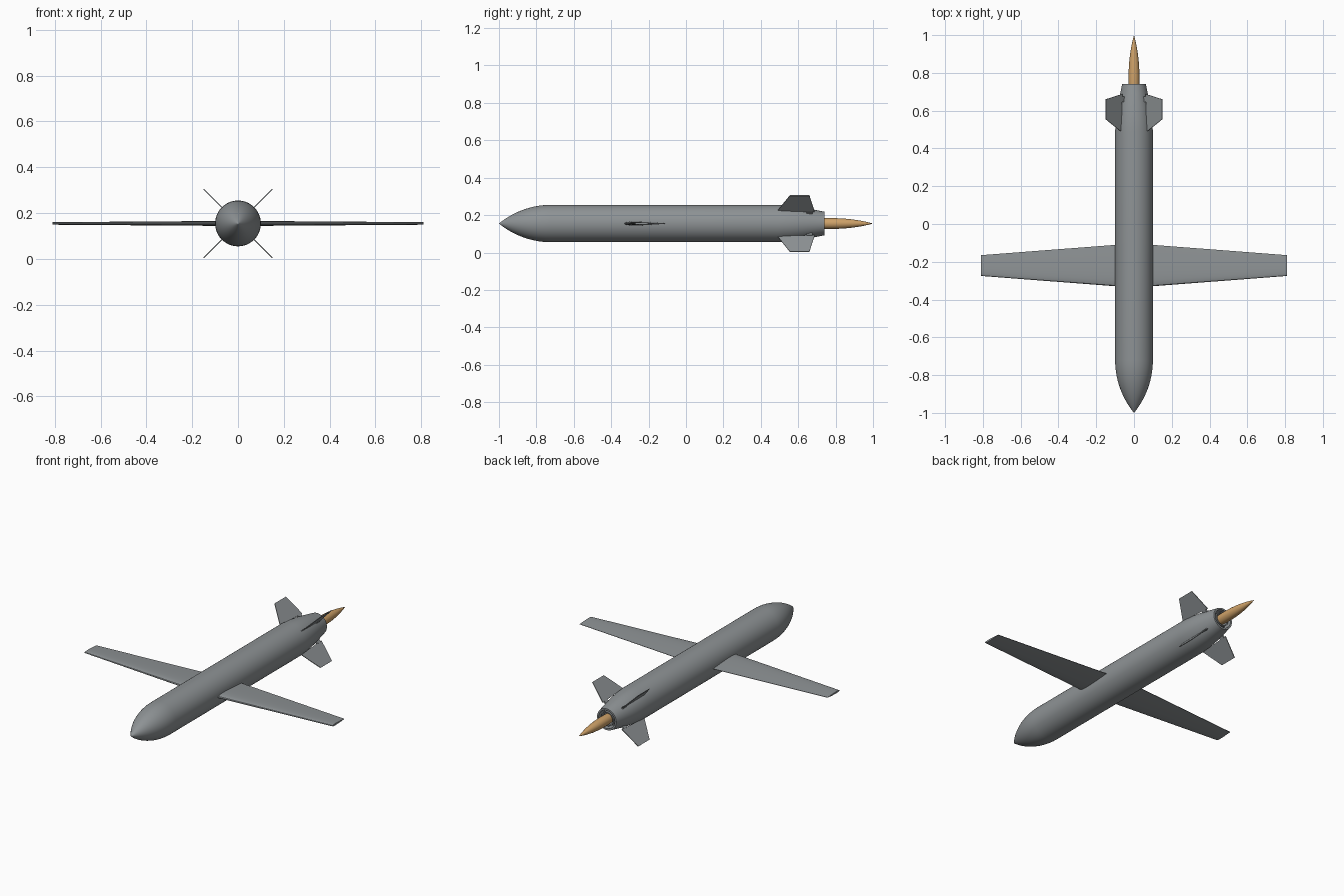
import bpy, bmesh, math
from mathutils import Matrix, Vector

cube = bpy.data.objects.get("Cube")
if cube:
    bpy.data.objects.remove(cube, do_unlink=True)

AXIS_Z = 0.155
RADIUS = 0.1


def material(name, rgb):
    mat = bpy.data.materials.new(name)
    mat.use_nodes = True
    mat.diffuse_color = (*rgb, 1)
    mat.node_tree.nodes["Principled BSDF"].inputs["Base Color"].default_value = (*rgb, 1)
    return mat


GREY = material("airframe grey", (0.27, 0.29, 0.30))
ORANGE = material("exhaust orange", (0.62, 0.36, 0.14))


def finish(name, bm, mat, angle=35):
    bmesh.ops.remove_doubles(bm, verts=bm.verts, dist=1e-5)
    bmesh.ops.recalc_face_normals(bm, faces=bm.faces)
    mesh = bpy.data.meshes.new(name)
    bm.to_mesh(mesh)
    bm.free()
    mesh.materials.append(mat)
    obj = bpy.data.objects.new(name, mesh)
    bpy.context.collection.objects.link(obj)
    obj.location.z = AXIS_Z
    bpy.ops.object.select_all(action="DESELECT")
    obj.select_set(True)
    bpy.context.view_layer.objects.active = obj
    bpy.ops.object.shade_smooth_by_angle(angle=math.radians(angle))
    return obj


def lathe(name, profile, mat, steps=48):
    """Spin (y, radius) points about the long axis."""
    bm = bmesh.new()
    verts = [bm.verts.new((r, y, 0)) for y, r in profile]
    edges = [bm.edges.new(pair) for pair in zip(verts, verts[1:])]
    bmesh.ops.spin(bm, geom=verts + edges, cent=(0, 0, 0), axis=(0, 1, 0),
                   angle=2 * math.pi, steps=steps)
    return finish(name, bm, mat)


def loft(bm, sections):
    """Skin matching closed outlines and cap both ends."""
    rings = [[bm.verts.new(p) for p in s] for s in sections]
    for a, b in zip(rings, rings[1:]):
        for i in range(len(a)):
            j = (i + 1) % len(a)
            bm.faces.new((a[i], a[j], b[j], b[i]))
    bm.faces.new(rings[0])
    bm.faces.new(rings[-1])


# Fuselage: ogive nose, straight barrel, tapered tail with a hollow end
nose_len = 0.28
rho = (RADIUS ** 2 + nose_len ** 2) / (2 * RADIUS)
body = []
for i in range(17):
    d = nose_len * (1 - (i / 16) ** 1.4)
    body.append((d - 2 * d + nose_len - 1, max(0, math.sqrt(rho ** 2 - d ** 2) + RADIUS - rho)))
body += [(0.49, 0.1), (0.55, 0.096), (0.62, 0.087), (0.69, 0.073), (0.74, 0.063),
         (0.74, 0.053), (0.69, 0.053), (0.69, 0)]
lathe("fuselage", body, GREY)

# Engine nozzle ring inside the tail
lathe("engine_nozzle", [(0.68, 0.043), (0.735, 0.041), (0.735, 0.035), (0.68, 0.035)], GREY)

# Exhaust plume, swelling a little and then tapering to a point
plume = [(0.69, 0), (0.69, 0.026)]
for i in range(13):
    t = i / 12
    plume.append((0.74 + 0.26 * t, 0.030 * (1 - t ** 2) * (0.95 + 0.25 * t)))
lathe("exhaust_plume", plume, ORANGE, 32)


# Straight tapered wings with an airfoil section
def airfoil(x, front, back, thick):
    n = 12
    def half(t):
        return thick * 1.48 * (math.sqrt(t) - t) * (1 - 0.15 * t) + 0.001 * t
    ts = [(1 - math.cos(math.pi * i / n)) / 2 for i in range(n + 1)]
    upper = [(x, front + (back - front) * t, half(t)) for t in ts]
    lower = [(x, front + (back - front) * t, -half(t)) for t in reversed(ts[1:])]
    return upper + lower


for side, sign in (("left", 1), ("right", -1)):
    bm = bmesh.new()
    loft(bm, [airfoil(sign * 0.04, -0.334, -0.106, 0.03),
              airfoil(sign * 0.81, -0.275, -0.165, 0.015)])
    finish(side + "_wing", bm, GREY)

# Four thin tail fins in an X, each on a short pivot
fin_outline = [(0.49, 0.098), (0.555, 0.212), (0.66, 0.212), (0.688, 0.088)]
pivot_outline = [(0.645, 0.06), (0.645, 0.093), (0.675, 0.093), (0.675, 0.06)]


def plate(name, outline, half, turn):
    bm = bmesh.new()
    loft(bm, [[(s * half, y, r) for y, r in outline] for s in (-1, 1)])
    bmesh.ops.rotate(bm, verts=bm.verts, cent=Vector(),
                     matrix=Matrix.Rotation(turn, 3, "Y"))
    finish(name, bm, GREY, 20)


for i, corner in enumerate(("upper_left", "lower_left", "lower_right", "upper_right")):
    turn = math.radians(45 + 90 * i)
    plate(corner + "_fin", fin_outline, 0.002, turn)
    plate(corner + "_fin_pivot", pivot_outline, 0.005, turn)
